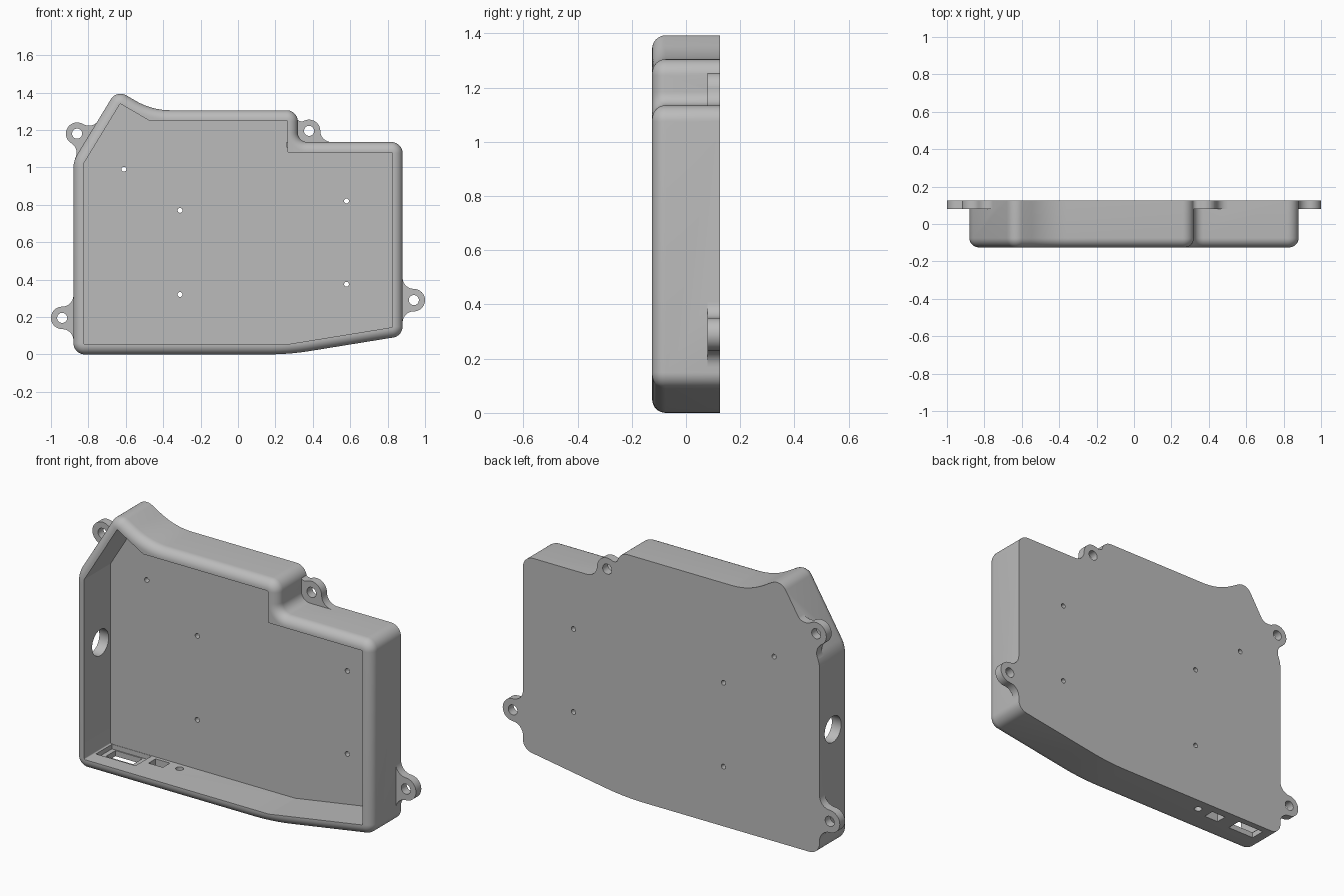
import bpy, bmesh
from math import sin, cos, tan, pi, atan2, sqrt, radians
from mathutils import Vector, Matrix

cube = bpy.data.objects.get("Cube")
if cube:
    bpy.data.objects.remove(cube, do_unlink=True)

grey = bpy.data.materials.new("light grey plastic")
grey.use_nodes = True
COLOR = (0.5, 0.5, 0.5, 1)
grey.diffuse_color = COLOR
grey.node_tree.nodes["Principled BSDF"].inputs["Base Color"].default_value = COLOR

BACK, FRONT, FLOOR = 0.125, -0.125, 0.098
WALL, EDGE = 0.055, 0.05

# Cavity corners (x, z) with the radius of the matching outer corner
CORNERS = [(-.825, .055, .06), (.27, .055, 1.4), (.825, .145, .06),
           (.825, 1.08, .06), (.265, 1.08, .05), (.265, 1.25, .06),
           (-.475, 1.25, .37), (-.63, 1.34, .06), (-.825, 1.02, .15)]


def outline(grow, inner=False, steps=10):
    """Cavity polygon moved outwards by grow, with rounded corners."""
    pts = []
    n = len(CORNERS)
    for i, (x, z, r) in enumerate(CORNERS):
        p = Vector((x, z))
        a = (p - Vector(CORNERS[i - 1][:2])).normalized()
        b = (Vector(CORNERS[(i + 1) % n][:2]) - p).normalized()
        na, nb = Vector((a.y, -a.x)), Vector((b.y, -b.x))
        turn = atan2(a.cross(b), a.dot(b))
        side = 1 if turn > 0 else -1
        corner = p + (na + nb) * grow / (1 + na.dot(nb))
        radius = 0.006 if inner else r - side * (WALL - grow)
        centre = corner - a * radius * tan(abs(turn) / 2) - na * radius * side
        start = atan2(na.y * side, na.x * side)
        for k in range(steps + 1):
            t = start + turn * k / steps
            pts.append(centre + Vector((cos(t), sin(t))) * radius)
    return pts


def loft(name, rings):
    """Skin equal-length (points, y) rings and cap both ends."""
    bm = bmesh.new()
    loops = [[bm.verts.new((p[0], y, p[1])) for p in pts] for pts, y in rings]
    for lo, hi in zip(loops, loops[1:]):
        for i in range(len(lo)):
            j = (i + 1) % len(lo)
            bm.faces.new((lo[i], lo[j], hi[j], hi[i]))
    bm.faces.new(loops[0])
    bm.faces.new(loops[-1])
    bmesh.ops.recalc_face_normals(bm, faces=bm.faces)
    mesh = bpy.data.meshes.new(name)
    bm.to_mesh(mesh)
    bm.free()
    mesh.materials.append(grey)
    obj = bpy.data.objects.new(name, mesh)
    bpy.context.collection.objects.link(obj)
    return obj


def combine(target, other, operation):
    """Apply a boolean and drop the helper."""
    mod = target.modifiers.new("join", 'BOOLEAN')
    mod.operation, mod.solver, mod.object = operation, 'EXACT', other
    bpy.context.view_layer.objects.active = target
    bpy.ops.object.modifier_apply(modifier=mod.name)
    bpy.data.objects.remove(other, do_unlink=True)


def cylinder(radius, centre, axis, length=0.3):
    bm = bmesh.new()
    turn = Vector((0, 0, 1)).rotation_difference(Vector(axis)).to_matrix().to_4x4()
    bmesh.ops.create_cone(bm, cap_ends=True, segments=32, radius1=radius, radius2=radius,
                          depth=length, matrix=Matrix.Translation(centre) @ turn)
    mesh = bpy.data.meshes.new("round_cutter")
    bm.to_mesh(mesh)
    bm.free()
    mesh.materials.append(grey)
    obj = bpy.data.objects.new("round_cutter", mesh)
    bpy.context.collection.objects.link(obj)
    obj.hide_render = True
    return obj


def box(x0, x1, y0, y1, z0, z1):
    obj = loft("box_cutter", [([(x0, z0), (x1, z0), (x1, z1), (x0, z1)], y) for y in (y0, y1)])
    obj.hide_render = True
    return obj


def lug(x, z, angle, h=0.06, fillet=0.06, r=0.06):
    """Round mounting ear blending into a wall that faces along angle."""
    w = sqrt((r + fillet) ** 2 - (h - fillet) ** 2)
    touch = atan2(h - fillet, -w) % (2 * pi)
    half = [(w, -0.03)]
    for k in range(9):
        t = 1.5 * pi + (touch - 1.5 * pi) * k / 8
        half.append((w + fillet * cos(t), fillet + fillet * sin(t)))
    a0 = touch - pi
    for k in range(1, 13):
        t = a0 + (pi / 2 - a0) * k / 12
        half.append((r * cos(t), h + r * sin(t)))
    full = half + [(-u, v) for u, v in reversed(half[:-1])]
    n = Vector((cos(angle), sin(angle)))
    side = Vector((n.y, -n.x))
    pts = [Vector((x, z)) + side * u + n * (v - h) for u, v in full]
    return loft("lug", [(pts, 0.08), (pts, BACK)])


# Open tray with a rounded front rim
rings = [(outline(WALL), BACK)]
for k in range(9):
    t = k / 8 * pi / 2
    rings.append((outline(WALL - EDGE * (1 - cos(t))), FRONT + EDGE * (1 - sin(t))))
cavity = outline(0, inner=True)
rings += [(cavity, FRONT), (cavity, FLOOR)]
case = loft("case", rings)

# Mounting lugs
LUGS = [(-.86, 1.18, radians(148.6)), (.38, 1.195, pi / 2),
        (.94, .29, 0), (-.94, .195, pi)]
for x, z, angle in LUGS:
    combine(case, lug(x, z, angle), 'UNION')
combine(case, lug(.38, 1.195, 0, h=0.07, fillet=0.03), 'UNION')
for x, z, angle in LUGS:
    combine(case, cylinder(0.027, (x, 0.1, z), (0, 1, 0)), 'DIFFERENCE')

# Screw holes through the back plate
for x, z in [(-.61, .99), (-.31, .77), (-.31, .32), (.58, .82), (.58, .375)]:
    combine(case, cylinder(0.013, (x, 0.1, z), (0, 1, 0)), 'DIFFERENCE')

# Cable hole in the side wall
combine(case, cylinder(0.07, (-.86, 0.012, .63), (1, 0, 0)), 'DIFFERENCE')

# Connector recess and openings in the bottom wall
combine(case, box(-.815, -.58, -.04, .096, .03, .09), 'DIFFERENCE')
combine(case, box(-.79, -.63, .01, .09, -.05, .08), 'DIFFERENCE')
combine(case, box(-.545, -.46, .02, .08, -.05, .1), 'DIFFERENCE')
combine(case, cylinder(0.02, (-.385, .055, .03), (0, 0, 1), 0.15), 'DIFFERENCE')

# Smooth rounded edges, crisp corners
bpy.ops.object.select_all(action='DESELECT')
case.select_set(True)
bpy.context.view_layer.objects.active = case
bpy.ops.object.shade_smooth_by_angle(angle=radians(30))
